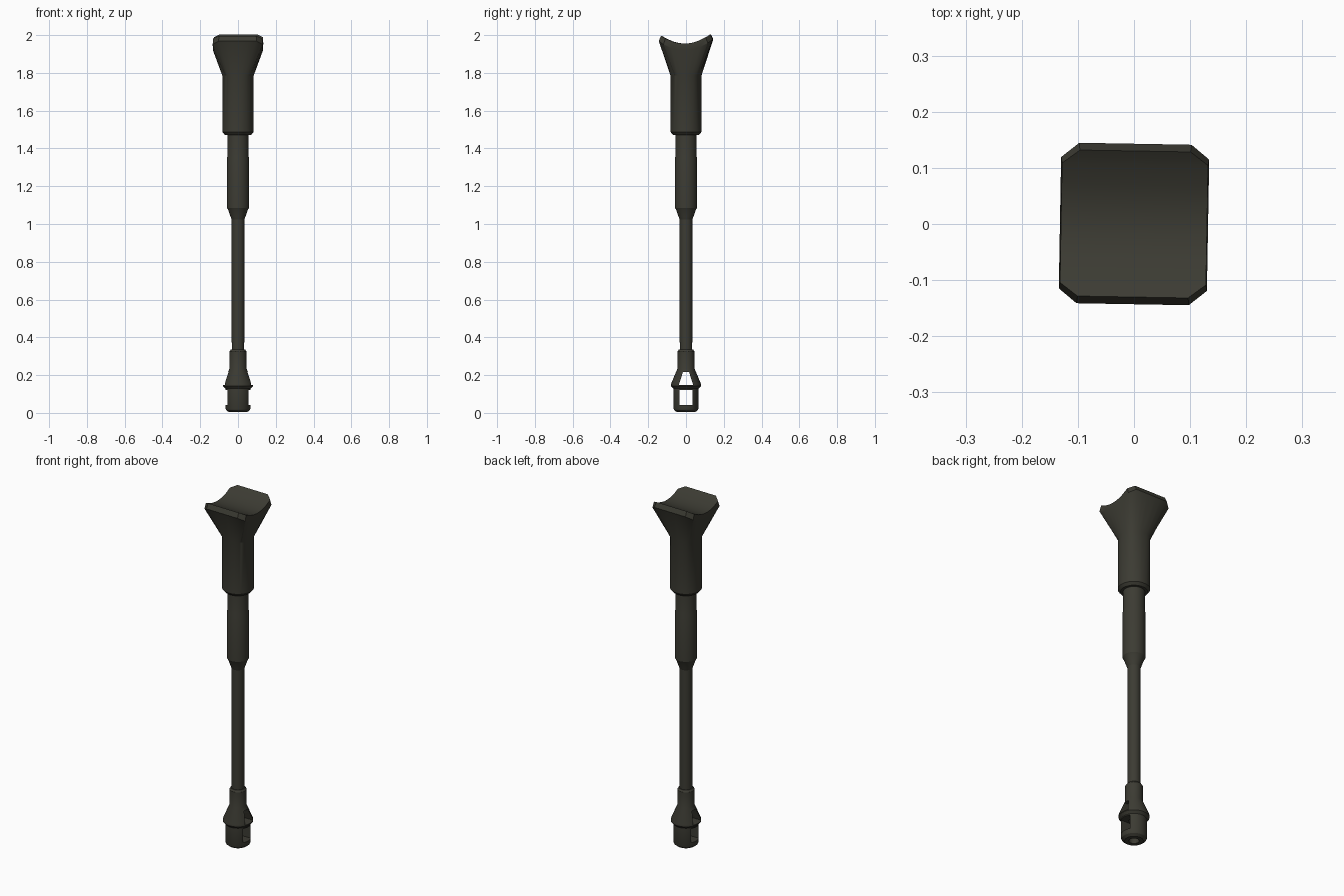
import bpy, bmesh, math

if "Cube" in bpy.data.objects:
    bpy.data.objects.remove(bpy.data.objects["Cube"])

paint = bpy.data.materials.new("dark olive paint")
paint.diffuse_color = (0.045, 0.044, 0.033, 1)
paint.use_nodes = True
paint.node_tree.nodes["Principled BSDF"].inputs["Base Color"].default_value = paint.diffuse_color


def make(name, bm, smooth=True):
    bmesh.ops.recalc_face_normals(bm, faces=bm.faces)
    me = bpy.data.meshes.new(name)
    bm.to_mesh(me)
    bm.free()
    me.materials.append(paint)
    ob = bpy.data.objects.new(name, me)
    bpy.context.collection.objects.link(ob)
    if smooth:
        smooth_it(ob)
    return ob


def smooth_it(ob):
    bpy.ops.object.select_all(action='DESELECT')
    ob.select_set(True)
    bpy.context.view_layer.objects.active = ob
    bpy.ops.object.shade_smooth_by_angle(angle=math.radians(30))


def bridge(bm, a, b):
    n = len(a)
    for i in range(n):
        j = (i + 1) % n
        bm.faces.new((a[i], a[j], b[j], b[i]))


def lathe(name, profile, n=32, smooth=True):
    bm = bmesh.new()
    rings = [[bm.verts.new((r * math.cos(2 * math.pi * i / n), r * math.sin(2 * math.pi * i / n), z))
              for i in range(n)] for r, z in profile]
    for a, b in zip(rings, rings[1:]):
        bridge(bm, a, b)
    bm.faces.new(rings[0])
    bm.faces.new(rings[-1])
    return make(name, bm, smooth)


def slot_cutter(name, half_bottom, half_top, z0, z1):
    bm = bmesh.new()
    section = [(-half_bottom, z0), (half_bottom, z0), (half_top, z1), (-half_top, z1)]
    a, b = [[bm.verts.new((x, y, z)) for y, z in section] for x in (-0.2, 0.2)]
    bridge(bm, a, b)
    bm.faces.new(a)
    bm.faces.new(b)
    return make(name, bm, False)


# muzzle brake with two through slots and an open bore
brake = lathe("muzzle_brake", [(0.048, 0.004), (0.063, 0.015), (0.066, 0.022), (0.066, 0.128),
                               (0.079, 0.142), (0.079, 0.154), (0.045, 0.235),
                               (0.045, 0.325), (0.038, 0.335)], smooth=False)
cutters = [slot_cutter("lower_slot", 0.035, 0.035, 0.042, 0.122),
           slot_cutter("upper_slot", 0.038, 0.016, 0.148, 0.217),
           lathe("bore", [(0.026, -0.05), (0.026, 0.19)], 24, False)]
bpy.context.view_layer.objects.active = brake
for c in cutters:
    m = brake.modifiers.new("cut", 'BOOLEAN')
    m.object = c
    m.operation = 'DIFFERENCE'
    m.solver = 'EXACT'
    bpy.ops.object.modifier_apply(modifier=m.name)
    bpy.data.objects.remove(c)
smooth_it(brake)

# barrel tube and thicker middle sleeve
lathe("barrel", [(0.033, 0.31), (0.034, 1.03), (0.034, 1.09)])
lathe("middle_sleeve", [(0.034, 1.025), (0.040, 1.04), (0.052, 1.075), (0.058, 1.085),
                        (0.058, 1.35), (0.056, 1.36), (0.056, 1.49)])

# rear sleeve flaring out to a saddle-topped mounting block
quad = [6, 18, 30, 41.6, 48.3, 55, 67, 79]
angles = quad + [180 - a for a in reversed(quad)]
angles = [math.radians(a) for a in angles + [a + 180 for a in angles]]
N = len(angles)


def saddle(y):
    return 0.044 * (y / 0.128) ** 2 + 0.03 * y


def octagon(a):
    c, s = abs(math.cos(a)), abs(math.sin(a))
    # corner line through (0.132, 0.117) and (0.10, 0.143)
    t = min(0.132 / c, 0.143 / s, (0.132 * 0.026 + 0.117 * 0.032) / (0.026 * c + 0.032 * s))
    return t * math.cos(a), t * math.sin(a)


bm = bmesh.new()
rings = [[bm.verts.new((r * math.cos(a), r * math.sin(a), z)) for a in angles]
         for r, z in [(0.070, 1.472), (0.083, 1.487), (0.083, 1.785)]]
low, top = [], []
for a in angles:
    x, y = octagon(a)
    low.append(bm.verts.new((x, y, 1.918 + saddle(y))))
    yt = y * 0.91
    top.append(bm.verts.new((x * 0.985, yt, 1.955 + saddle(yt))))
rings += [low, top]
for a, b in zip(rings, rings[1:]):
    bridge(bm, a, b)
bm.faces.new(rings[0])
# curved saddle face, made of strips across x
for i in range(-N // 4, N // 4 - 1):
    p, q = N // 2 - 1 - i, N // 2 - 2 - i
    bm.faces.new((top[i % N], top[(i + 1) % N], top[q % N], top[p % N]))
block = make("rear_sleeve_and_saddle", bm)
block.rotation_euler.z = math.radians(-1)
